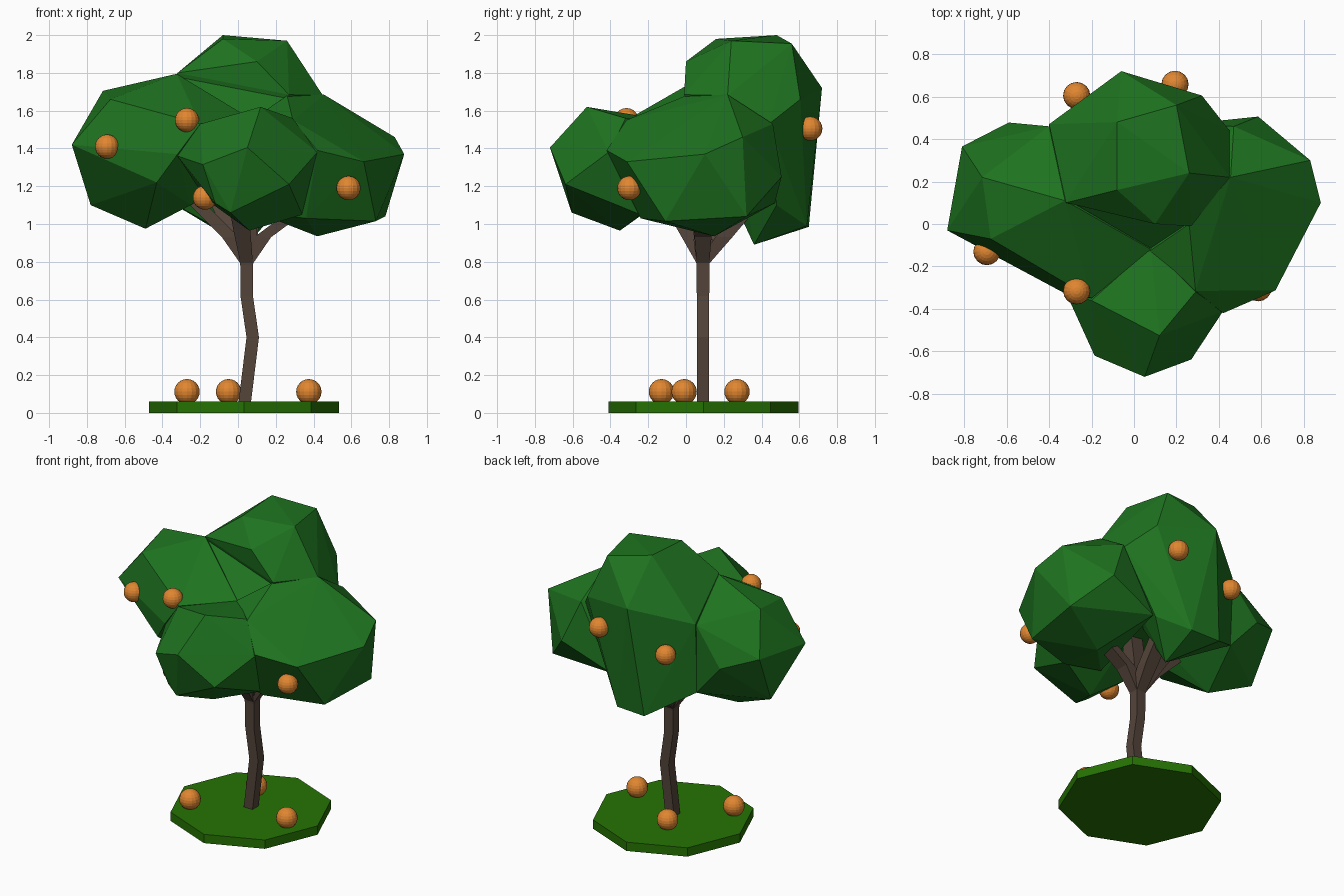
import bpy
import bmesh
from mathutils import Vector

default = bpy.data.objects.get("Cube")
if default:
    bpy.data.objects.remove(default, do_unlink=True)


def material(name, red, green, blue):
    mat = bpy.data.materials.new(name)
    mat.use_nodes = True
    colour = (red, green, blue, 1)
    mat.diffuse_color = colour
    mat.node_tree.nodes["Principled BSDF"].inputs["Base Color"].default_value = colour
    return mat


leaf_green = material("leaf green", .013, .172, .014)
grass_green = material("grass green", .019, .168, .001)
bark_brown = material("bark brown", .088, .058, .042)
fruit_orange = material("fruit orange", .75, .24, .03)


def mesh_object(name, bm, mat):
    """Turn a bmesh into a flat-shaded object of one colour."""
    mesh = bpy.data.meshes.new(name)
    bm.to_mesh(mesh)
    bm.free()
    mesh.materials.append(mat)
    obj = bpy.data.objects.new(name, mesh)
    bpy.context.collection.objects.link(obj)
    return obj


def lobe(name, corners):
    """A faceted leaf mass wrapped tightly around its corner points."""
    bm = bmesh.new()
    for corner in corners:
        bm.verts.new(corner)
    hull = bmesh.ops.convex_hull(bm, input=bm.verts[:])
    spare = {v for v in hull["geom_interior"] + hull["geom_unused"]
             if isinstance(v, bmesh.types.BMVert)}
    bmesh.ops.delete(bm, geom=list(spare), context="VERTS")
    bmesh.ops.recalc_face_normals(bm, faces=bm.faces[:])
    return mesh_object(name, bm, leaf_green)


def limb(name, path, half_widths):
    """A four-sided limb made of level square sections along a path."""
    bm = bmesh.new()
    rings = []
    for (x, y, z), half in zip(path, half_widths):
        rings.append([bm.verts.new((x + half * u, y + half * v, z))
                      for u, v in ((-1, -1), (1, -1), (1, 1), (-1, 1))])
    for low, high in zip(rings, rings[1:]):
        for i in range(4):
            j = (i + 1) % 4
            bm.faces.new((low[i], low[j], high[j], high[i]))
    bm.faces.new(rings[0][::-1])
    bm.faces.new(rings[-1])
    return mesh_object(name, bm, bark_brown)


def fruit(name, place, radius):
    bm = bmesh.new()
    bmesh.ops.create_uvsphere(bm, u_segments=16, v_segments=12, radius=radius)
    bmesh.ops.translate(bm, verts=bm.verts[:], vec=Vector(place))
    return mesh_object(name, bm, fruit_orange)


# Eight-sided grass base
bpy.ops.mesh.primitive_cylinder_add(vertices=8, radius=.503, depth=.06,
                                    location=(.032, .092, .03))
base = bpy.context.object
base.name = "grass_base"
base.data.materials.append(grass_green)

# Crooked trunk and the branches that fork from it
limb("trunk", [(.035, .09, .05), (.078, .09, .4), (.046, .09, .62),
               (.046, .09, .78), (.04, .09, .92)],
     [.033, .033, .033, .034, .05])
fork = (.046, .09, .79)
branches = {
    "left_branch": [(.13, .09, .93), (.36, .08, 1.1)],
    "right_branch": [(-.04, .09, .93), (-.25, .09, 1.14)],
    "front_branch": [(.02, .0, .97), (-.02, -.15, 1.2)],
    "back_branch": [(.06, .2, .93), (.07, .36, 1.12)],
    "back_right_branch": [(-.02, .15, .95), (-.15, .3, 1.2)],
    "middle_branch": [(.06, .08, 1), (.08, .06, 1.3)],
}
for name, path in branches.items():
    limb(name, [fork] + path, [.033, .045, .045])

# Leaf masses that make up the crown
crown = lobe("crown", [
    (-.08, .48, 2), (-.08, .16, 1.98), (.26, .24, 1.97), (.2, .56, 1.955),
    (.1, 0, 1.86), (.27, -.01, 1.685), (.45, .22, 1.68), (-.32, .1, 1.8),
    (-.06, .72, 1.72), (.32, .605, 1.66), (-.4, .47, 1.61), (-.4, .45, 1.14),
    (.07, .64, .99), (-.14, .65, .985), (.05, .36, .89), (.23, .48, 1.1),
    (.45, .44, 1.53)])
right_lobe = lobe("right_lobe", [
    (-.88, -.03, 1.42), (-.715, .22, 1.705), (-.325, .11, 1.795),
    (-.675, -.07, 1.66), (-.81, .365, 1.44), (-.59, .478, 1.36),
    (-.4, .46, 1.6), (-.4, .455, 1.14), (-.32, -.33, 1.37),
    (-.2, -.35, 1.53), (-.43, -.25, 1.22), (-.78, .2, 1.1),
    (-.49, .13, .975), (-.25, .02, 1.1), (.08, -.12, 1.55), (.06, .1, 1.3)])
left_lobe = lobe("left_lobe", [
    (.455, .22, 1.685), (.26, 0, 1.68), (.83, .3, 1.46), (.88, .1, 1.37),
    (.666, -.313, 1.33), (.42, -.42, 1.39), (.29, -.315, 1.55),
    (.78, .32, 1.04), (.73, -.11, 1.015), (.42, .15, .935),
    (.585, .506, 1.25), (.47, .46, 1.53), (.24, .47, 1.11),
    (.36, -.24, 1.03), (.07, -.13, 1.55), (.1, -.2, 1.06), (.05, .1, 1.3)])
front_lobe = lobe("front_lobe", [
    (.12, -.525, 1.62), (.05, -.72, 1.405), (.08, -.11, 1.55),
    (.29, -.32, 1.56), (-.2, -.36, 1.53), (-.32, -.325, 1.36),
    (-.186, -.62, 1.315), (.27, -.638, 1.21), (.42, -.41, 1.38),
    (.06, -.35, .965), (-.04, -.605, 1.06), (-.12, -.58, 1.11),
    (.34, -.24, 1.05), (-.17, -.3, 1.13), (.05, .05, 1.25)])
core = lobe("core", [
    (-.32, .12, 1.79), (.265, .01, 1.675), (.08, -.115, 1.545),
    (-.2, .25, 1.2), (.22, .25, 1.15), (.2, -.2, 1.15), (-.15, -.15, 1.2)])

# Merge the leaf masses into one skin
bpy.ops.object.select_all(action="DESELECT")
crown.select_set(True)
bpy.context.view_layer.objects.active = crown
for part in (right_lobe, left_lobe, front_lobe, core):
    union = crown.modifiers.new("union", "BOOLEAN")
    union.operation = "UNION"
    union.solver = "EXACT"
    union.object = part
    bpy.ops.object.modifier_apply(modifier=union.name)
    bpy.data.objects.remove(part, do_unlink=True)

# Fruit in the crown and fallen fruit on the grass
hanging = [(-.693, -.13, 1.41), (-.27, -.315, 1.55), (-.175, -.45, 1.14),
           (.585, -.3, 1.19), (.193, .658, 1.505), (-.27, .605, 1.42)]
fallen = [(-.27, -.13, .112), (-.05, .27, .112), (.375, -.01, .112)]
for number, place in enumerate(hanging, 1):
    fruit(f"hanging_fruit_{number}", place, .064)
for number, place in enumerate(fallen, 1):
    fruit(f"fallen_fruit_{number}", place, .067)
